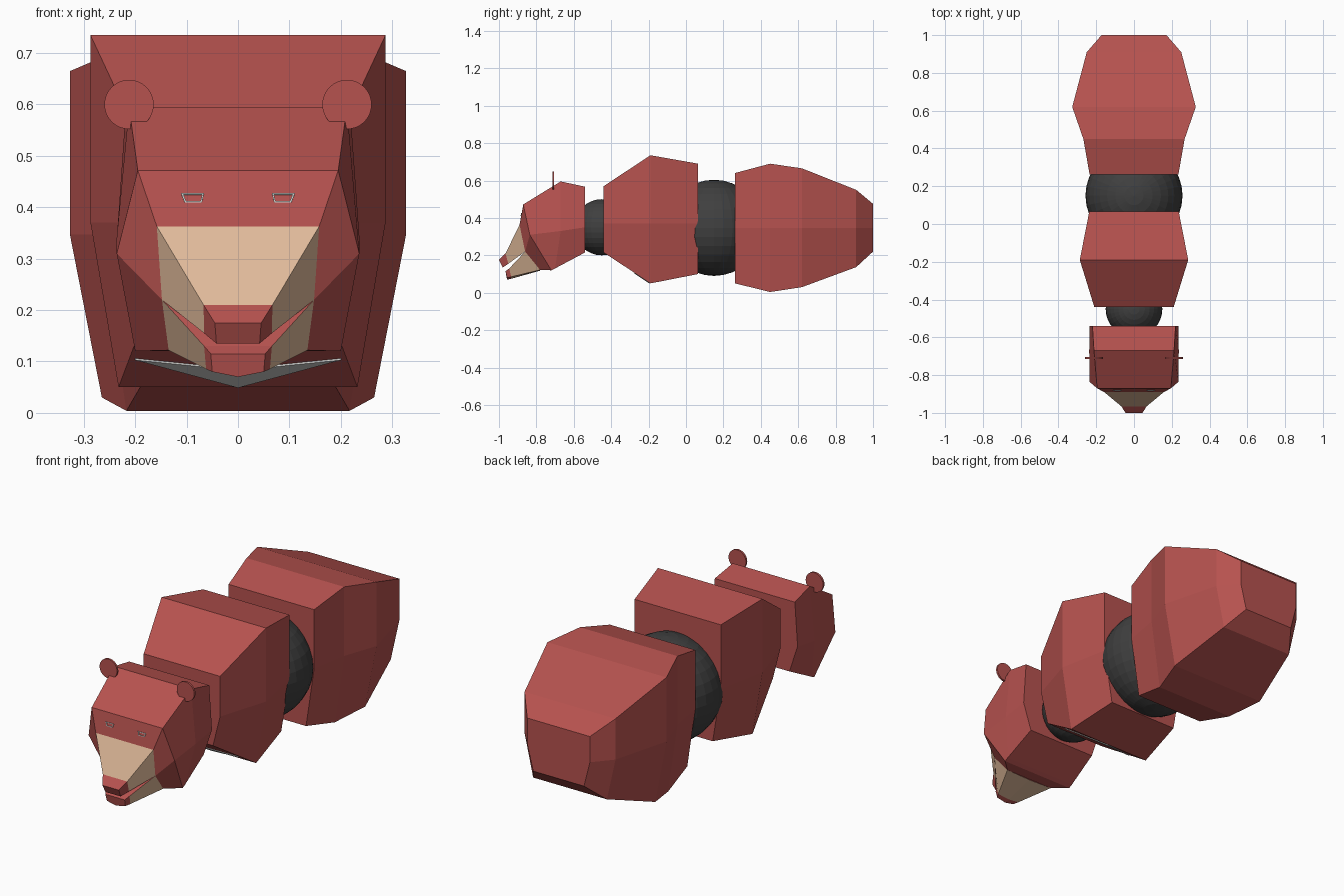
import bpy, bmesh, math
from mathutils import Vector

cube = bpy.data.objects.get("Cube")
if cube:
    bpy.data.objects.remove(cube)


def material(name, rgb):
    m = bpy.data.materials.new(name)
    m.use_nodes = True
    color = (*rgb, 1)
    m.diffuse_color = color
    m.node_tree.nodes["Principled BSDF"].inputs["Base Color"].default_value = color
    return m


RED = material("brick_red", (0.47, 0.085, 0.078))
TAN = material("tan", (0.74, 0.49, 0.32))
DARK = material("charcoal", (0.05, 0.05, 0.05))
PALE = material("pale_grey", (0.6, 0.6, 0.58))


def finish(name, bm, mats, rule=None):
    """Turn a bmesh into an object; rule(face) picks the material slot."""
    bmesh.ops.recalc_face_normals(bm, faces=bm.faces)
    bm.normal_update()
    if rule:
        for f in bm.faces:
            f.material_index = int(rule(f))
    mesh = bpy.data.meshes.new(name)
    bm.to_mesh(mesh)
    bm.free()
    for m in mats:
        mesh.materials.append(m)
    ob = bpy.data.objects.new(name, mesh)
    bpy.context.collection.objects.link(ob)
    return ob


def loft(name, halves, mats, rule=None):
    """Skin half sections (top to bottom, +x side), mirrored across x = 0."""
    bm = bmesh.new()
    rings = []
    for half in halves:
        pts = list(half) + [(-x, y, z) for x, y, z in reversed(half) if x]
        rings.append([bm.verts.new(p) for p in pts])
    for a, b in zip(rings, rings[1:]):
        for i in range(len(a)):
            j = (i + 1) % len(a)
            bm.faces.new((a[i], a[j], b[j], b[i]))
    bm.faces.new(rings[0])
    bm.faces.new(rings[-1])
    return finish(name, bm, mats, rule)


def body(name, mid_z, sections):
    """Body shell: straight upper flanks, lower flanks tapering inward."""
    loft(name, [[(w, y, top), (w, y, mid_z), (w * 0.81, y, low)]
                for y, w, top, low in sections], [RED])


def ball(name, y, z, r):
    bm = bmesh.new()
    bmesh.ops.create_uvsphere(bm, u_segments=32, v_segments=16, radius=r)
    bmesh.ops.translate(bm, verts=bm.verts, vec=(0, y, z))
    finish(name, bm, [DARK])


def plate(name, loops, normal, thick, mat):
    """Thin solid made of quads, extruded along a normal."""
    bm = bmesh.new()
    faces = [bm.faces.new([bm.verts.new(p) for p in q]) for q in loops]
    bmesh.ops.remove_doubles(bm, verts=bm.verts, dist=0.0001)
    out = bmesh.ops.extrude_face_region(bm, geom=bm.faces[:])
    top = [v for v in out["geom"] if isinstance(v, bmesh.types.BMVert)]
    bmesh.ops.translate(bm, verts=top, vec=Vector(normal).normalized() * thick)
    return finish(name, bm, [mat])


# Body shells: y, half width, top, bottom
body("rear_body", 0.347, [
    (0.262, 0.235, 0.64, 0.05), (0.45, 0.268, 0.69, 0.004),
    (0.62, 0.327, 0.665, 0.03), (0.91, 0.25, 0.55, 0.137),
    (1.0, 0.172, 0.475, 0.22)])
body("front_body", 0.37, [
    (-0.44, 0.21, 0.57, 0.215), (-0.19, 0.287, 0.735, 0.05),
    (0.065, 0.237, 0.69, 0.1)])

# Joints between shells
ball("waist_joint", 0.15, 0.347, 0.257)
ball("neck_joint", -0.45, 0.35, 0.15)

# Head
loft("head", [
    [(0.22, -0.54, 0.567), (0.235, -0.54, 0.35), (0.19, -0.54, 0.215)],
    [(0.212, -0.67, 0.595), (0.237, -0.67, 0.33), (0.2, -0.7, 0.13)],
    [(0.195, -0.87, 0.472), (0.236, -0.835, 0.31), (0.2, -0.72, 0.12)],
    [(0.158, -0.89, 0.363), (0.148, -0.86, 0.22), (0.135, -0.78, 0.122)],
], [RED])

# Upper muzzle with a red nose tip, red palate
loft("muzzle", [
    [(0.158, -0.89, 0.363), (0.148, -0.86, 0.22)],
    [(0.067, -0.965, 0.21), (0.066, -0.95, 0.155)],
    [(0.045, -1.0, 0.175), (0.042, -0.98, 0.135)],
], [TAN, RED], lambda f: f.calc_center_median().y < -0.95 or f.normal.z < -0.5)

# Lower jaw with a red lip and tip
loft("lower_jaw", [
    [(0.148, -0.86, 0.22), (0.135, -0.78, 0.122), (0, -0.78, 0.118)],
    [(0.066, -0.945, 0.13), (0.062, -0.935, 0.085), (0, -0.93, 0.076)],
    [(0.053, -0.965, 0.115), (0.05, -0.957, 0.08), (0, -0.957, 0.07)],
], [TAN, RED], lambda f: f.calc_center_median().y < -0.94 or f.normal.z > 0.4)


# Eyes: thin trapezoid frames lying on the sloped face
def on_face(x, z):
    return (x, -0.87 - (0.472 - z) * 0.02 / 0.109, z)


def on_chest(x, z):
    return (x, -0.19 - (z - 0.05) * 0.25 / 0.165, z)


outer = [(0.066, 0.427), (0.111, 0.427), (0.104, 0.409), (0.07, 0.409)]
inner = [(0.07, 0.424), (0.106, 0.424), (0.101, 0.412), (0.073, 0.412)]
for side, s in (("left", 1), ("right", -1)):
    quads = []
    for i in range(4):
        j = (i + 1) % 4
        quads.append([on_face(s * x, z) for x, z in
                      (outer[i], outer[j], inner[j], inner[i])])
    plate(side + "_eye", quads, (0, -0.98, 0.18), 0.003, PALE)

    # Ears: thin upright discs
    bm = bmesh.new()
    bmesh.ops.create_cone(bm, cap_ends=True, segments=32, radius1=0.048,
                          radius2=0.048, depth=0.01)
    ear = finish(side + "_ear", bm, [RED])
    ear.rotation_euler.x = math.pi / 2
    ear.location = (s * 0.212, -0.71, 0.6)

# Crescent chest mark on the lower front slope
plate("chest_mark", [[on_chest(0, 0.052), on_chest(s * 0.2, 0.106),
                      on_chest(s * 0.1, 0.096), on_chest(0, 0.085)]
                     for s in (1, -1)], (0, -0.55, -0.83), 0.004, PALE)
